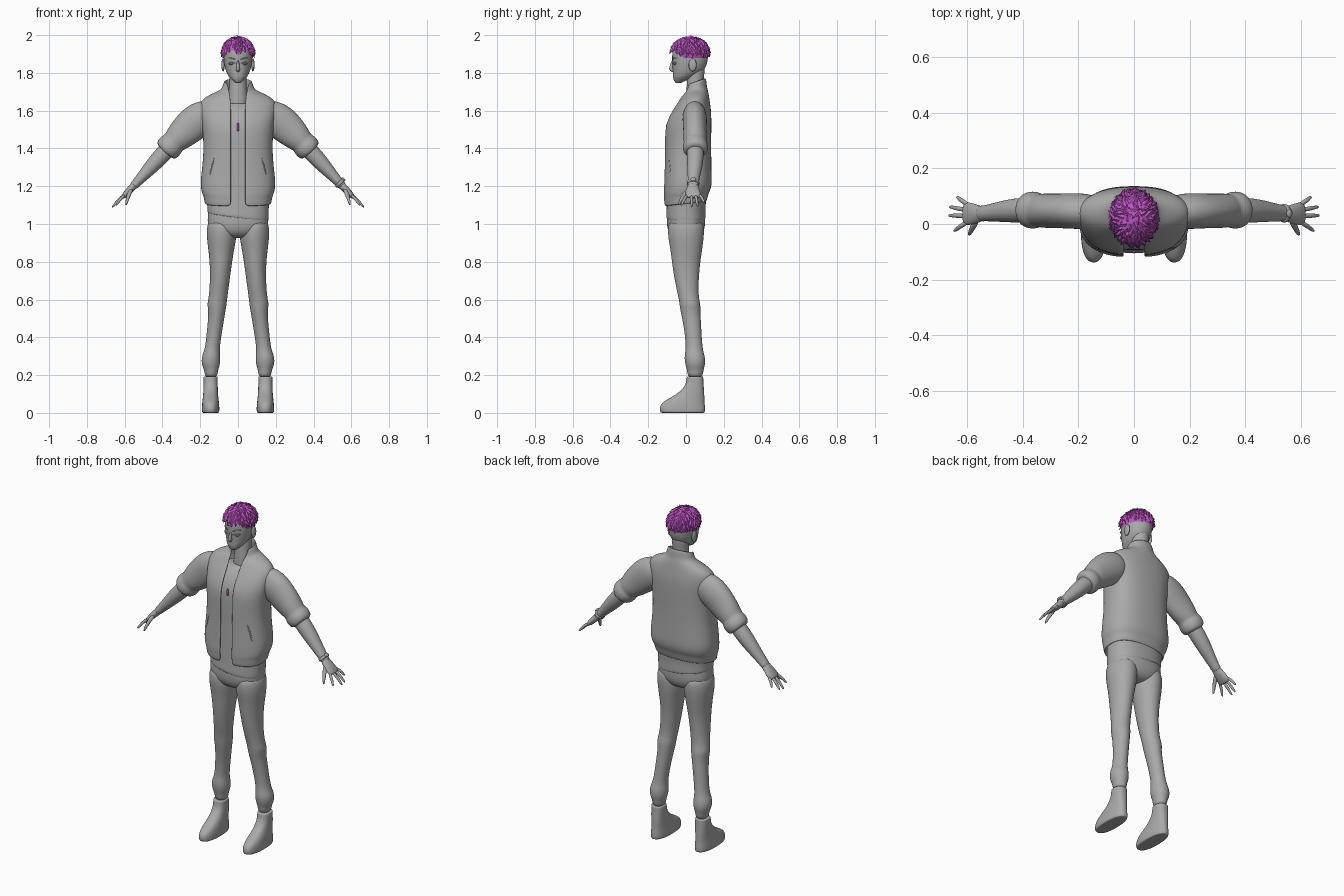
import bpy, bmesh, math, random
from mathutils import Vector

random.seed(4)


def material(name, rgb):
    m = bpy.data.materials.new(name)
    m.diffuse_color = (*rgb, 1)
    return m


GREY = material("grey", (0.4, 0.4, 0.4))
PURPLE = material("purple", (0.52, 0.09, 0.55))


def finish(name, bm, mat, smooth=True, mirror=False, sub=0, thick=0):
    bmesh.ops.recalc_face_normals(bm, faces=bm.faces)
    me = bpy.data.meshes.new(name)
    bm.to_mesh(me)
    bm.free()
    for p in me.polygons:
        p.use_smooth = smooth
    me.materials.append(mat)
    ob = bpy.data.objects.new(name, me)
    bpy.context.collection.objects.link(ob)
    if thick:
        s = ob.modifiers.new("thickness", 'SOLIDIFY')
        s.thickness, s.offset = thick, 0
    if mirror:
        m = ob.modifiers.new("mirror", 'MIRROR')
        m.use_clip = m.use_mirror_merge = False
    if sub:
        ob.modifiers.new("smooth", 'SUBSURF').levels = sub
        ob.modifiers["smooth"].render_levels = sub
    return ob


def spow(a, p):
    return math.copysign(abs(a) ** p, a)


def loft(name, rings, n=16, mat=GREY, mirror=False, sub=2, thick=0):
    """Skin rings of (centre, u, v, power, front gap half-width)."""
    bm, loops = bmesh.new(), []
    for c, u, v, p, gap in rings:
        t0 = math.asin(min(1, gap / u.length) ** (1 / p)) if gap else 0
        k = n + 1 if gap else n
        ts = [t0 + (2 * math.pi - 2 * t0) * i / n for i in range(k)]
        loops.append([bm.verts.new(c + u * spow(math.sin(t), p) - v * spow(math.cos(t), p))
                      for t in ts])
    is_open = bool(rings[0][4])
    for a, b in zip(loops, loops[1:]):
        for i in range(n):
            j = i + 1 if is_open else (i + 1) % n
            bm.faces.new((a[i], a[j], b[j], b[i]))
    if not is_open:
        bm.faces.new(loops[0])
        bm.faces.new(loops[-1])
    return finish(name, bm, mat, mirror=mirror, sub=sub, thick=thick)


def level(x, y, z, rx, ry, p=1, tilt=0, gap=0, lean=0):
    """Horizontal ring; tilt raises the back, lean raises the +x side."""
    return Vector((x, y, z)), Vector((rx, 0, lean)), Vector((0, ry, tilt)), p, gap


def rail(name, pts, **kw):
    """Tube along points (x, y, z, in-plane radius, depth radius)."""
    ps = [Vector(p[:3]) for p in pts]
    rings = []
    for i, p in enumerate(pts):
        d = (ps[min(i + 1, len(ps) - 1)] - ps[max(i - 1, 0)]).normalized()
        y = Vector((0, 1, 0))
        v = (y - d * d.y).normalized()
        rings.append((ps[i], v.cross(d) * p[3], v * p[4], 1, 0))
    return loft(name, rings, **kw)


def ball(name, loc, scale, mat=GREY, mirror=False):
    bm = bmesh.new()
    bmesh.ops.create_uvsphere(bm, u_segments=20, v_segments=12, radius=1)
    for v in bm.verts:
        v.co = Vector([a * s + l for a, s, l in zip(v.co, scale, loc)])
    return finish(name, bm, mat, mirror=mirror)


# Jacket: open-fronted shell with hem, shoulders and standing collar
J = [(1.105, -.004, .172, .108, .8, .012, .036), (1.15, 0, .178, .114, .8, .012, .036),
     (1.165, .003, .188, .119, .8, .01, .036), (1.21, .01, .195, .123, .8, 0, .036),
     (1.27, .01, .189, .121, .8, 0, .036), (1.36, .01, .179, .119, .8, 0, .036),
     (1.45, .01, .179, .119, .8, 0, .036), (1.53, .012, .187, .118, .8, 0, .036),
     (1.60, .03, .198, .099, .85, 0, .036), (1.65, .043, .198, .078, .95, 0, .038),
     (1.68, .047, .150, .069, 1, .005, .041), (1.70, .05, .097, .06, 1, .01, .044),
     (1.715, .05, .080, .055, 1, .015, .048), (1.755, .05, .070, .052, 1, .018, .055)]
loft("jacket", [level(0, y, z, rx, ry, p, t, g) for z, y, rx, ry, p, t, g in J],
     n=28, thick=.01)

# Shirt under the jacket, with a slanting loose hem
S = [(1.02, 0, .158, .103, -.022), (1.04, 0, .163, .107, -.022), (1.10, 0, .163, .102, 0)]
S += [(z, y, rx - .016, ry - .014, 0) for z, y, rx, ry, *_ in J[3:9]]
S += [(1.625, .04, .10, .066, 0), (1.635, .04, .062, .056, 0), (1.64, .04, .05, .05, 0)]
loft("shirt", [level(0, y, z, rx, ry, .85, lean=l) for z, y, rx, ry, l in S], n=24)

# Jacket pocket welts and small pendant
rail("pocket_welt", [(.152, -.078, 1.24, .005, .006), (.14, -.083, 1.30, .005, .006),
                     (.122, -.09, 1.36, .005, .006)], n=8, mirror=True, sub=1)
rail("pendant", [(0, -.098, 1.535, .004, .004), (0, -.1, 1.525, .007, .006),
                 (0, -.1, 1.50, .007, .006), (0, -.098, 1.49, .005, .004)],
     n=8, mat=PURPLE, sub=1)

# Sleeves with pushed-up cuffs
rail("sleeve", [(.12, .045, 1.60, .07, .055), (.19, .046, 1.562, .094, .066),
                (.235, .047, 1.533, .093, .064), (.285, .047, 1.487, .085, .062),
                (.325, .048, 1.448, .071, .063), (.34, .048, 1.432, .063, .058),
                (.355, .05, 1.416, .07, .068), (.376, .05, 1.394, .069, .067),
                (.390, .05, 1.379, .054, .054), (.386, .05, 1.383, .035, .04)],
     n=20, mirror=True)

# Forearms, palms, fingers and thumbs
rail("forearm", [(.34, .05, 1.43, .045, .045), (.40, .05, 1.367, .046, .046),
                 (.45, .047, 1.313, .041, .042), (.50, .042, 1.258, .031, .034),
                 (.54, .038, 1.215, .024, .028), (.56, .037, 1.193, .022, .03)], mirror=True)
rail("palm", [(.54, .038, 1.215, .02, .025), (.56, .036, 1.193, .02, .032),
              (.585, .036, 1.168, .018, .041), (.605, .038, 1.147, .014, .042),
              (.612, .038, 1.140, .009, .036)], mirror=True)
FINGERS = [(.068, .098, .637, 1.113), (.049, .062, .664, 1.092),
           (.028, .031, .667, 1.088), (.010, -.026, .647, 1.098)]
for k, (yb, yt, xt, zt) in enumerate(FINGERS):
    rail(f"finger_{k + 1}", [(.592, yb, 1.160, .008, .009),
                             (.5 * (.592 + xt) + .004, .5 * (yb + yt), .5 * (1.16 + zt) + .004, .009, .009),
                             (.592 + .85 * (xt - .592), yb + .85 * (yt - yb), 1.16 + .85 * (zt - 1.16), .007, .007),
                             (xt, yt, zt, .004, .004)], n=8, mirror=True, sub=1)
rail("thumb", [(.562, .02, 1.19, .012, .013), (.578, -.01, 1.155, .012, .012),
               (.588, -.03, 1.122, .009, .009), (.593, -.041, 1.098, .004, .004)],
     n=8, mirror=True, sub=1)

# Wristwatch on one arm
rail("watch_band", [(.532, .039, 1.224, .027, .031), (.535, .039, 1.221, .030, .034),
                    (.543, .038, 1.212, .030, .034), (.546, .038, 1.209, .027, .031)])
rail("watch_face", [(.553, .038, 1.231, .012, .015), (.559, .038, 1.238, .013, .016),
                    (.563, .038, 1.242, .010, .013)], n=12, sub=1)

# Trousers: hips plus legs that bunch at the knee and ankle
loft("hips", [level(0, y, z, rx, ry, .85) for z, y, rx, ry in [
    (1.13, 0, .15, .09), (1.08, 0, .157, .10), (1.02, 0, .164, .104),
    (.97, 0, .158, .10), (.935, 0, .10, .075), (.925, 0, .05, .04)]], n=24)
LEG = [(.088, 0, 1.03, .07, .09), (.087, 0, .97, .081, .099), (.087, 0, .92, .079, .095),
       (.089, .002, .86, .069, .085), (.091, 0, .78, .058, .074), (.098, .005, .68, .052, .062),
       (.106, .014, .61, .050, .054), (.112, .021, .575, .053, .057), (.111, .024, .535, .045, .053),
       (.121, .034, .46, .042, .047), (.132, .042, .37, .039, .044), (.139, .044, .325, .042, .048),
       (.143, .046, .295, .051, .056), (.144, .049, .255, .050, .054), (.142, .049, .225, .036, .043),
       (.142, .049, .185, .034, .041)]
loft("trouser_leg", [level(*r) for r in LEG], mirror=True)

# Boots: sole, toe box and ankle shaft, each ring given by front and back
BOOT = [(0, -.122, .088, .034), (0, -.137, .101, .046), (.018, -.141, .103, .047),
        (.04, -.138, .101, .046), (.062, -.118, .099, .044), (.085, -.075, .098, .041),
        (.11, -.035, .097, .039), (.145, -.004, .094, .038), (.175, .002, .092, .038),
        (.193, .004, .092, .038), (.193, .012, .084, .03)]
loft("boot", [level(.145, (a + b) / 2, z, w, (b - a) / 2, .85) for z, a, b, w in BOOT],
     n=20, mirror=True)

# Neck and head
loft("neck", [level(0, y, z, rx, ry) for z, y, rx, ry in [
    (1.58, .045, .055, .05), (1.66, .045, .052, .048), (1.73, .048, .046, .044),
    (1.80, .052, .047, .046), (1.86, .055, .05, .05)]])
HEAD = [(1.745, -.04, .014, .014), (1.757, -.034, .026, .029), (1.772, -.020, .043, .049),
        (1.79, -.003, .056, .068), (1.815, .014, .067, .085), (1.85, .02, .075, .094),
        (1.89, .022, .078, .097), (1.93, .022, .075, .094), (1.96, .022, .060, .076),
        (1.98, .022, .035, .045)]
loft("head", [level(0, y, z, rx, ry, .95) for z, y, rx, ry in HEAD], n=20)

# Facial features
loft("nose", [level(0, y, z, rx, ry) for z, y, rx, ry in [
    (1.868, -.068, .006, .008), (1.84, -.074, .008, .012), (1.82, -.078, .011, .014),
    (1.81, -.074, .010, .010), (1.803, -.068, .005, .005)]], n=10)
rail("eyelid", [(.014, -.072, 1.849, .003, .004), (.032, -.067, 1.856, .004, .005),
                (.053, -.050, 1.852, .003, .004)], n=8, mirror=True, sub=1)
ball("eye", (.033, -.058, 1.848), (.015, .010, .006), mirror=True)
rail("eyebrow", [(.012, -.074, 1.871, .003, .004), (.035, -.067, 1.880, .004, .004),
                 (.058, -.046, 1.877, .002, .004)], n=8, mirror=True, sub=1)
rail("lips", [(-.020, -.057, 1.784, .003, .004), (0, -.068, 1.785, .006, .006),
              (.020, -.057, 1.784, .003, .004)], n=8, sub=1)
ball("ear", (.079, .035, 1.842), (.009, .021, .034), mirror=True)

# Hair cap, trimmed to a peaked hairline
C, R = Vector((0, .022, 1.905)), Vector((.083, .099, .083))


def hairline(p):
    if p.y < -.01:
        return 1.888 + .034 * math.sin(math.pi * min(1, abs(p.x) / .07))
    return 1.882


bm = bmesh.new()
bmesh.ops.create_uvsphere(bm, u_segments=48, v_segments=40, radius=1)
for v in bm.verts:
    v.co = Vector([c + r * a for c, r, a in zip(C, R, v.co)])
bmesh.ops.delete(bm, geom=[f for f in bm.faces
                           if f.calc_center_median().z < hairline(f.calc_center_median())],
                 context='FACES')
finish("hair_cap", bm, PURPLE)

# Hair tufts: pointed wedges swept away from the crown
bm, N = bmesh.new(), 170
for i in range(N):
    h = .985 - 1.1 * i / N
    a = i * 2.39996
    w = math.sqrt(1 - h * h)
    d = Vector((w * math.cos(a), w * math.sin(a), h))
    p = Vector([c + r * e for c, r, e in zip(C, R, d)])
    if p.z < hairline(p) + .012:
        continue
    n = Vector([e / r for e, r in zip(d, R)]).normalized()
    away = Vector((d.x, d.y, -w * .8)) + Vector([random.uniform(-.45, .45) for _ in range(3)])
    t = (away - n * away.dot(n)).normalized()
    s = n.cross(t)
    size = random.uniform(.8, 1.2)
    left, right = (bm.verts.new(p + s * k * .013 * size - n * .003) for k in (-1, 1))
    ridge = bm.verts.new(p - t * .008 + n * .006)
    reach = .030 * size if p.z > 1.92 else .022
    tip = bm.verts.new(p + t * reach + n * .007)
    for f in ((left, ridge, tip), (ridge, right, tip), (left, tip, right), (left, right, ridge)):
        bm.faces.new(f)
finish("hair_tufts", bm, PURPLE, smooth=False)
